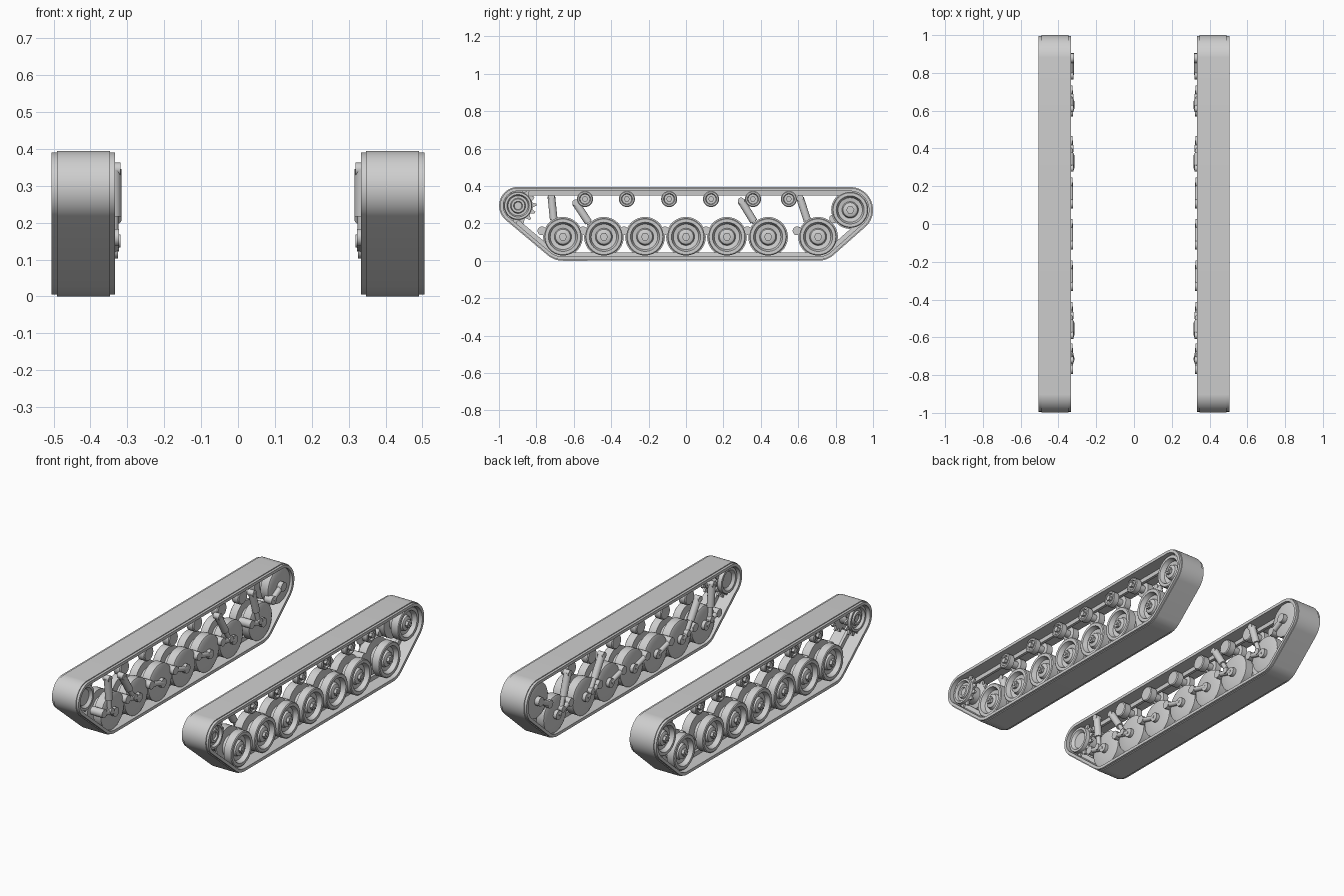
import bpy
import bmesh
from math import sin, cos, pi, radians
from mathutils import Vector

if "Cube" in bpy.data.objects:
    bpy.data.objects.remove(bpy.data.objects["Cube"])

steel = bpy.data.materials.new("light_grey_steel")
steel.use_nodes = True
GREY = (0.62, 0.62, 0.62, 1)
steel.diffuse_color = GREY
steel.node_tree.nodes["Principled BSDF"].inputs["Base Color"].default_value = GREY


def finish(name, bm):
    """Turn a bmesh into a part, mirrored to the other side."""
    bmesh.ops.recalc_face_normals(bm, faces=bm.faces)
    mesh = bpy.data.meshes.new(name)
    bm.to_mesh(mesh)
    bm.free()
    mesh.materials.append(steel)
    mesh.polygons.foreach_set("use_smooth", [True] * len(mesh.polygons))
    mesh.set_sharp_from_angle(angle=radians(32))
    obj = bpy.data.objects.new(name, mesh)
    bpy.context.collection.objects.link(obj)
    obj.modifiers.new("other_side", 'MIRROR').use_axis[0] = True
    return obj


def bridge(bm, a, b):
    for i in range(len(a)):
        j = (i + 1) % len(a)
        bm.faces.new((a[i], a[j], b[j], b[i]))


def lathe(bm, profile, y, z, scale=1.0, sides=40):
    """Revolve (x, radius) points around a sideways axle at (y, z)."""
    rings = []
    for x, r in profile:
        rings.append([bm.verts.new((x, y + scale * r * cos(2 * pi * i / sides),
                                    z + scale * r * sin(2 * pi * i / sides)))
                      for i in range(sides)])
    for a, b in zip(rings, rings[1:]):
        bridge(bm, a, b)
    bm.faces.new(rings[0])
    bm.faces.new(rings[-1])


def rod(bm, a, b, r, sides=14):
    a, b = Vector(a), Vector(b)
    turn = (b - a).to_track_quat('Z', 'Y')
    ends = [[bm.verts.new(p + turn @ Vector((r * cos(2 * pi * i / sides),
                                             r * sin(2 * pi * i / sides), 0)))
             for i in range(sides)] for p in (a, b)]
    bridge(bm, *ends)
    bm.faces.new(ends[0])
    bm.faces.new(ends[1])


# Running gear layout, as (y, z)
SPROCKET = (-0.898, 0.294)
IDLER = (0.878, 0.272)
AXLE_Z = 0.128
WHEELS = [-0.658, -0.439, -0.219, 0, 0.219, 0.439, 0.706]
ROLLERS = [-0.54, -0.316, -0.09, 0.134, 0.358, 0.55]

# Track belt: a section swept around the tight loop over the end wheels
wraps = [(*SPROCKET, 0.101), (*IDLER, 0.122), (WHEELS[0], AXLE_Z, 0.128),
         (WHEELS[-1], AXLE_Z, 0.128), (0.55, 0.33, 0.065)]
section = [(0.333, 0.005), (0.347, 0.005), (0.347, 0), (0.491, 0), (0.491, 0.005),
           (0.505, 0.005), (0.505, 0.022), (0.43, 0.022), (0.428, 0.045),
           (0.412, 0.045), (0.41, 0.022), (0.333, 0.022)]
bm = bmesh.new()
loops = []
STEPS = 128
for i in range(STEPS):
    ny, nz = cos(2 * pi * i / STEPS), sin(2 * pi * i / STEPS)
    y, z, r = max(wraps, key=lambda w: w[0] * ny + w[1] * nz + w[2])
    loops.append([bm.verts.new((x, y + (r - inset) * ny, z + (r - inset) * nz))
                  for x, inset in section])
for i in range(STEPS):
    bridge(bm, loops[i - 1], loops[i])
finish("track_belt", bm)

# Road wheels and idler: double discs with a dished outer face
wheel_profile = [(0.345, 0.03), (0.345, 0.095), (0.35, 0.106), (0.398, 0.106),
                 (0.402, 0.06), (0.437, 0.06), (0.44, 0.1), (0.484, 0.1),
                 (0.488, 0.095), (0.488, 0.078), (0.462, 0.068), (0.458, 0.046),
                 (0.474, 0.04), (0.479, 0.03), (0.479, 0.01)]


def wheel(name, y, z, scale):
    bm = bmesh.new()
    lathe(bm, wheel_profile, y, z, scale)
    rod(bm, (0.47, y, z), (0.494, y, z), 0.022, 6)
    rod(bm, (0.48, y, z), (0.499, y, z), 0.01)
    finish(name, bm)


for n, y in enumerate(WHEELS):
    wheel(f"road_wheel_{n + 1}", y, AXLE_Z, 1.0)
wheel("idler_wheel", *IDLER, 0.96)

# Return rollers
roller_profile = [(0.352, 0.01), (0.352, 0.038), (0.357, 0.043), (0.395, 0.043),
                  (0.398, 0.022), (0.44, 0.022), (0.443, 0.043), (0.476, 0.043),
                  (0.48, 0.038), (0.48, 0.03), (0.47, 0.026), (0.47, 0.01)]
for n, y in enumerate(ROLLERS):
    bm = bmesh.new()
    lathe(bm, roller_profile, y, 0.33, sides=28)
    rod(bm, (0.465, y, 0.33), (0.487, y, 0.33), 0.016, 6)
    finish(f"return_roller_{n + 1}", bm)

# Drive sprocket with two toothed rings
sprocket_profile = [(0.365, 0.01), (0.365, 0.045), (0.35, 0.058), (0.35, 0.072),
                    (0.385, 0.077), (0.395, 0.05), (0.445, 0.05), (0.455, 0.077),
                    (0.484, 0.072), (0.484, 0.06), (0.466, 0.052), (0.466, 0.042),
                    (0.48, 0.036), (0.48, 0.024), (0.472, 0.02), (0.472, 0.01)]
bm = bmesh.new()
lathe(bm, sprocket_profile, *SPROCKET)
TEETH = 14
for x in (0.372, 0.457):
    rings = [[], []]
    for i in range(TEETH * 4):
        r = 0.098 if i % 4 < 2 else 0.078
        a = 2 * pi * i / (TEETH * 4)
        for side in (0, 1):
            rings[side].append(bm.verts.new((x + 0.012 * side, SPROCKET[0] + r * cos(a),
                                             SPROCKET[1] + r * sin(a))))
    bridge(bm, *rings)
    bm.faces.new(rings[0])
    bm.faces.new(rings[1])
finish("drive_sprocket", bm)

# Swing arms, each from a pivot ahead of its wheel back to the axle
for n, y in enumerate(WHEELS):
    bm = bmesh.new()
    pivot = (y - 0.112, 0.16)
    rod(bm, (0.322, *pivot), (0.4, *pivot), 0.024)
    rod(bm, (0.336, *pivot), (0.336, y, AXLE_Z), 0.014)
    rod(bm, (0.325, y, AXLE_Z), (0.36, y, AXLE_Z), 0.026)
    finish(f"swing_arm_{n + 1}", bm)

# Idler crank
bm = bmesh.new()
rod(bm, (0.318, *IDLER), (0.36, *IDLER), 0.026)
rod(bm, (0.334, *IDLER), (0.334, 0.79, 0.225), 0.016)
rod(bm, (0.32, 0.79, 0.225), (0.37, 0.79, 0.225), 0.024)
finish("idler_crank", bm)

# Dampers: wide upper sleeve, thinner lower piston, eye at each end
dampers = [((-0.72, 0.345), (-0.70, 0.15)), ((-0.59, 0.31), (-0.485, 0.15)),
           ((0.295, 0.32), (0.40, 0.15)), ((0.61, 0.335), (0.67, 0.15))]
for n, (top, low) in enumerate(dampers):
    bm = bmesh.new()
    a, b = Vector((0.337, *top)), Vector((0.337, *low))
    rod(bm, a, a.lerp(b, 0.65), 0.021)
    rod(bm, a.lerp(b, 0.6), b, 0.013)
    for p in (a, b):
        rod(bm, p - Vector((0.018, 0, 0)), p + Vector((0.02, 0, 0)), 0.018)
    finish(f"damper_{n + 1}", bm)
